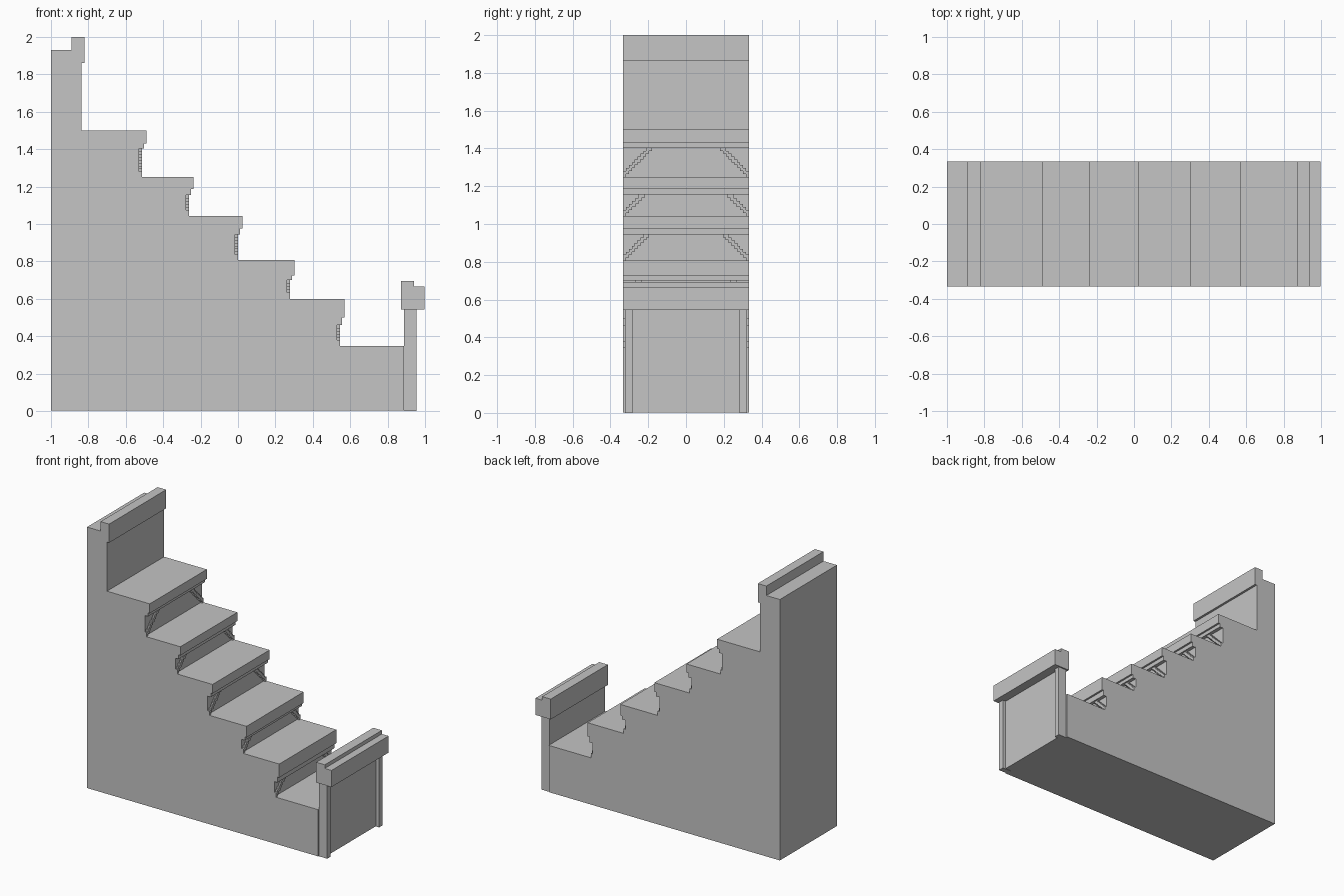
import bpy, bmesh
from mathutils import Vector

cube = bpy.data.objects.get("Cube")
if cube:
    bpy.data.objects.remove(cube, do_unlink=True)

HALF = 0.333      # half width of the stair
FOOT = 0.003      # underside of the stair block

grey = bpy.data.materials.new("stone_grey")
grey.use_nodes = True
colour = (0.555, 0.555, 0.555, 1)
grey.diffuse_color = colour
grey.node_tree.nodes["Principled BSDF"].inputs["Base Color"].default_value = colour


def extrude(name, points, offset):
    """Solid made by sweeping a flat outline along an offset."""
    bm = bmesh.new()
    face = bm.faces.new([bm.verts.new(p) for p in points])
    swept = bmesh.ops.extrude_face_region(bm, geom=[face])["geom"]
    moved = [v for v in swept if isinstance(v, bmesh.types.BMVert)]
    bmesh.ops.translate(bm, verts=moved, vec=Vector(offset))
    bmesh.ops.recalc_face_normals(bm, faces=bm.faces[:])
    mesh = bpy.data.meshes.new(name)
    bm.to_mesh(mesh)
    bm.free()
    mesh.materials.append(grey)
    obj = bpy.data.objects.new(name, mesh)
    bpy.context.scene.collection.objects.link(obj)
    return obj


def side_profile(name, outline, half):
    return extrude(name, [(x, -half, z) for x, z in outline], (0, 2 * half, 0))


def mirror_y(obj):
    mod = obj.modifiers.new("Mirror", 'MIRROR')
    mod.use_axis = (False, True, False)


# Each step: nosing x, tread z, nosing bottom z, lip bottom z
steps = [
    (-0.488, 1.5, 1.43, 1.403),
    (-0.238, 1.25, 1.186, 1.155),
    (0.025, 1.042, 0.975, 0.945),
    (0.303, 0.807, 0.725, 0.70),
    (0.57, 0.60, 0.50, 0.46),
]
LOWEST = 0.348
RECESS = 0.04     # riser set back from the nosing
DEPTH = 0.015     # brace thickness

# Stair block with the high rear wall
outline = [(-1, FOOT), (-1, 1.93), (-0.837, 1.93), (-0.837, steps[0][1])]
for i, (x, top, nose, lip) in enumerate(steps):
    below = steps[i + 1][1] if i + 1 < len(steps) else LOWEST
    riser = x - RECESS
    outline += [(x, top), (x, nose), (x - 0.014, nose), (x - 0.014, lip),
                (riser, lip), (riser, below)]
outline += [(0.888, LOWEST), (0.888, FOOT)]
side_profile("stair_block", outline, HALF)

# Capping strip on the rear wall
side_profile("rear_wall_cap", [(-0.89, 1.862), (-0.82, 1.862), (-0.82, 2), (-0.89, 2)], HALF)


# Stepped diagonal braces at both ends of every riser
def brace(name, riser, low, high):
    count = round((high - low) / 0.0155)
    size = (high - low) / count
    band = 2 * size
    lower, upper = [], []
    for k in range(count):
        z0, z1 = low + k * size, low + (k + 1) * size
        inner = -HALF + (k + 1) * size
        outer = max(-HALF, inner - band)
        lower += [(inner, z0), (inner, z1)]
        upper += [(outer, z0), (outer, z1)]
    ring = []
    for y, z in lower + upper[::-1]:
        if not ring or ring[-1] != (y, z):
            ring.append((y, z))
    obj = extrude(name, [(riser - 0.005, y, z) for y, z in ring], (DEPTH + 0.005, 0, 0))
    mirror_y(obj)


for i, (x, top, nose, lip) in enumerate(steps):
    below = steps[i + 1][1] if i + 1 < len(steps) else LOWEST
    brace(f"riser_brace_{i + 1}", x - RECESS, below, lip)

# Low wall at the foot of the stair: panel, end posts and stepped cap
side_profile("foot_wall_panel", [(0.888, FOOT), (0.93, FOOT), (0.93, 0.55), (0.888, 0.55)], 0.282)
post = extrude("foot_wall_post",
               [(0.888, -0.323, 0), (0.955, -0.323, 0), (0.955, -0.282, 0), (0.888, -0.282, 0)],
               (0, 0, 0.55))
mirror_y(post)
side_profile("foot_wall_cap",
             [(0.872, 0.544), (0.997, 0.544), (0.997, 0.667),
              (0.942, 0.667), (0.942, 0.694), (0.872, 0.694)], HALF)
